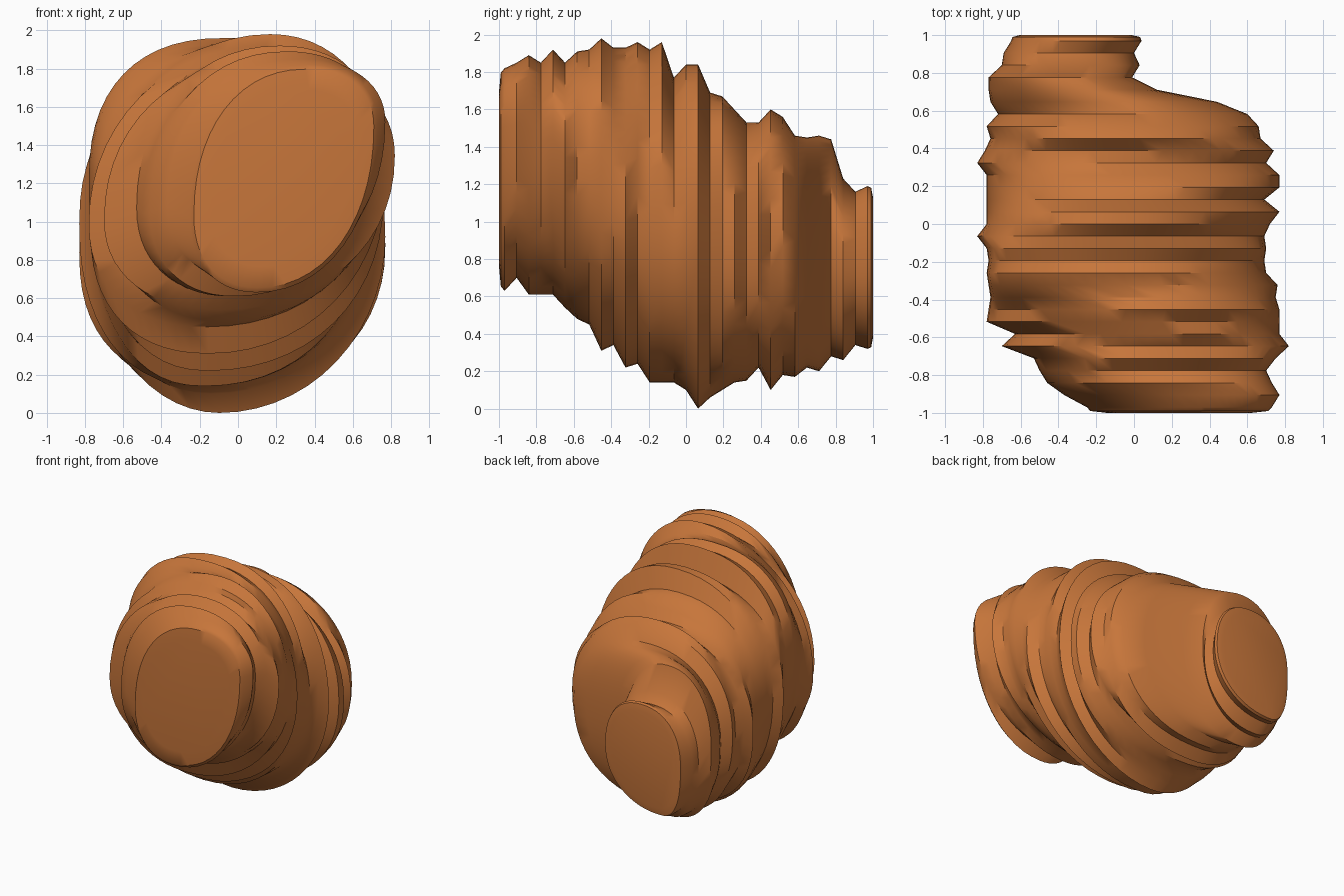
import bpy, bmesh, math

cube = bpy.data.objects.get("Cube")
if cube:
    bpy.data.objects.remove(cube, do_unlink=True)

STEPS = 14          # points in each quarter of an outline
SIDES = 4 * STEPS

# Extents of each layer, from front to back
TOP = [1.82, 1.85, 1.89, 1.85, 1.92, 1.85, 1.91, 1.92, 1.98, 1.93, 1.93,
       1.96, 1.92, 1.96, 1.77, 1.84, 1.84, 1.69, 1.67, 1.60, 1.53, 1.53,
       1.60, 1.56, 1.46, 1.45, 1.46, 1.44, 1.23, 1.16, 1.19]
BOTTOM = [.63, .70, .61, .61, .61, .54, .48, .45, .31, .34, .22,
          .24, .14, .14, .14, .10, .0, .06, .10, .14, .15, .22,
          .10, .18, .17, .22, .20, .28, .26, .34, .32]
LOW_X = [-.25, -.37, -.46, -.50, -.53, -.70, -.63, -.78, -.77, -.76, -.77,
         -.78, -.77, -.78, -.83, -.78, -.78, -.78, -.78, -.78, -.83, -.79,
         -.76, -.78, -.72, -.76, -.77, -.77, -.70, -.69, -.65]
HIGH_X = [.73, .77, .73, .70, .75, .82, .77, .77, .77, .75, .76,
          .70, .69, .70, .69, .72, .77, .69, .77, .77, .70, .74,
          .67, .66, .60, .44, .12, -.01, .03, .0, .04]

# Cross-section by depth: y, then where the highest, lowest, -x most and +x most
# points sit (-1 to 1), then the power of each quarter, lower being boxier:
# upper +x, upper -x, lower -x, lower +x
SHAPE = [
    (-1.0, .25, -.30, -.35, .50, .90, .92, .90, .95),
    (-.65, .15, -.20, -.28, .23, .95, .95, .90, .95),
    (-.45, .22, -.20, -.25, .15, .95, 1.0, .88, .97),
    (-.33, -.05, -.20, .15, .05, .95, .82, .88, .95),
    (-.10, .05, -.18, .05, .05, .92, .84, .85, .92),
    (.065, .05, -.12, .00, .00, .92, .90, 1.0, 1.0),
    (.20, .00, -.10, .00, .00, .92, .90, .84, .90),
    (.55, -.05, -.10, .00, .00, .92, .90, .84, .88),
    (.75, .00, -.15, .00, .00, .90, .90, .85, .90),
    (1.0, .05, -.50, .00, .05, .88, .86, .78, .95)]


def shape_at(y):
    for a, b in zip(SHAPE, SHAPE[1:]):
        if y <= b[0]:
            f = (y - a[0]) / (b[0] - a[0])
            return [u + (v - u) * f for u, v in zip(a, b)][1:]


def section(i, y):
    """Closed outline made of four rounded quarters between its extreme points."""
    top, low, left, right, *powers = shape_at(y)
    x0, x1, z0, z1 = LOW_X[i], HIGH_X[i], BOTTOM[i], TOP[i]
    cx, rx, cz, rz = (x0 + x1) / 2, (x1 - x0) / 2, (z0 + z1) / 2, (z1 - z0) / 2
    tx, bx, lz, hz = cx + rx * top, cx + rx * low, cz + rz * left, cz + rz * right
    quarters = [(tx, hz, x1, z1), (tx, lz, x0, z1), (bx, lz, x0, z0), (bx, hz, x1, z0)]
    points = []
    for q, ((ox, oz, ex, ez), e) in enumerate(zip(quarters, powers)):
        for k in range(STEPS):
            t = math.pi / 2 * k / STEPS
            if q % 2:
                t = math.pi / 2 - t
            points.append((ox + (ex - ox) * abs(math.cos(t)) ** e, y,
                           oz + (ez - oz) * abs(math.sin(t)) ** e))
    return points


def shrunk(ring, y, s):
    cx = sum(p[0] for p in ring) / SIDES
    cz = sum(p[2] for p in ring) / SIDES
    return [(cx + (p[0] - cx) * s, y, cz + (p[2] - cz) * s) for p in ring]


# Stack of layers, closed by nearly flat end faces
count = len(TOP)
rings = [section(i, -0.97 + 1.94 * i / (count - 1)) for i in range(count)]
rings = ([shrunk(rings[0], -1, 0.78), shrunk(rings[0], -0.99, 0.96)] + rings +
         [shrunk(rings[-1], 0.99, 0.98), shrunk(rings[-1], 1, 0.86)])

bm = bmesh.new()
loops = [[bm.verts.new(p) for p in ring] for ring in rings]
for a, b in zip(loops, loops[1:]):
    for k in range(SIDES):
        n = (k + 1) % SIDES
        bm.faces.new((a[k], a[n], b[n], b[k]))
bm.faces.new(loops[0])
bm.faces.new(loops[-1])
bmesh.ops.recalc_face_normals(bm, faces=bm.faces)
mesh = bpy.data.meshes.new("layered_rock")
bm.to_mesh(mesh)
bm.free()

# Terracotta colour
mat = bpy.data.materials.new("terracotta_orange")
mat.use_nodes = True
colour = (0.57, 0.18, 0.043, 1)
mat.diffuse_color = colour
bsdf = mat.node_tree.nodes["Principled BSDF"]
bsdf.inputs["Base Color"].default_value = colour
bsdf.inputs["Roughness"].default_value = 0.8
mesh.materials.append(mat)

rock = bpy.data.objects.new("layered_rock", mesh)
bpy.context.collection.objects.link(rock)
bpy.ops.object.select_all(action='DESELECT')
rock.select_set(True)
bpy.context.view_layer.objects.active = rock
bpy.ops.object.shade_smooth_by_angle(angle=math.radians(35))
